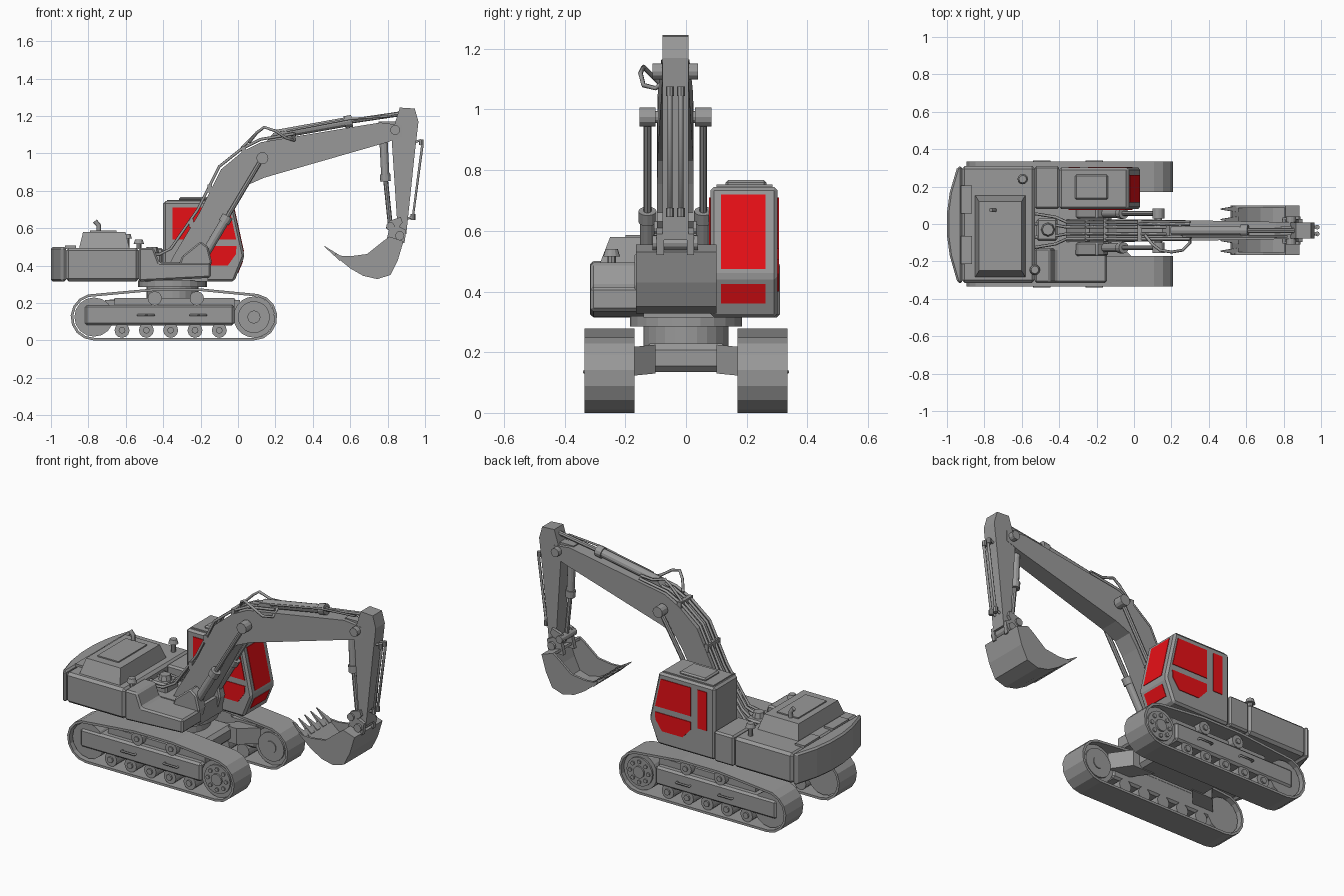
import bpy, bmesh
from math import sin, cos, pi, radians
from mathutils import Vector

cube = bpy.data.objects.get("Cube")
if cube:
    bpy.data.objects.remove(cube)


def material(name, rgb):
    m = bpy.data.materials.new(name)
    m.use_nodes = True
    m.diffuse_color = (*rgb, 1)
    m.node_tree.nodes["Principled BSDF"].inputs["Base Color"].default_value = (*rgb, 1)
    return m


GREY = material("machine grey", (0.32, 0.32, 0.32))
RED = material("window red", (0.8, 0.005, 0.008))
MID = -0.035  # centre line of the digging arm


def finish(name, bm, mat, bevel=0):
    bmesh.ops.recalc_face_normals(bm, faces=bm.faces)
    me = bpy.data.meshes.new(name)
    bm.to_mesh(me)
    bm.free()
    me.materials.append(mat)
    ob = bpy.data.objects.new(name, me)
    bpy.context.collection.objects.link(ob)
    if bevel:
        mod = ob.modifiers.new("Bevel", "BEVEL")
        mod.width, mod.segments, mod.limit_method = bevel, 1, "ANGLE"
    return ob


def extrude(name, base, shift, mat=GREY, bevel=0, top_scale=1):
    """Polygon swept along a vector, optionally tapered."""
    bm = bmesh.new()
    face = bm.faces.new([bm.verts.new(p) for p in base])
    out = bmesh.ops.extrude_face_region(bm, geom=[face])["geom"]
    verts = [v for v in out if isinstance(v, bmesh.types.BMVert)]
    mid = sum((v.co for v in verts), Vector()) / len(verts)
    for v in verts:
        v.co = mid + (v.co - mid) * top_scale + Vector(shift)
    return finish(name, bm, mat, bevel)


def side(name, pts, y0, y1, mat=GREY, bevel=0):
    return extrude(name, [(x, y0, z) for x, z in pts], (0, y1 - y0, 0), mat, bevel)


def plan(name, pts, z0, z1, bevel=0, top_scale=1):
    return extrude(name, [(x, y, z0) for x, y in pts], (0, 0, z1 - z0), GREY, bevel, top_scale)


def box(name, x0, x1, y0, y1, z0, z1, bevel=0, top_scale=1):
    return plan(name, [(x0, y0), (x1, y0), (x1, y1), (x0, y1)], z0, z1, bevel, top_scale)


def rod(name, a, b, r, n=12, r2=None):
    a, b = Vector(a), Vector(b)
    bm = bmesh.new()
    bmesh.ops.create_cone(bm, cap_ends=True, segments=n, radius1=r,
                          radius2=r if r2 is None else r2, depth=(b - a).length)
    turn = (b - a).to_track_quat("Z", "Y").to_matrix().to_4x4()
    bm.transform(turn)
    bmesh.ops.translate(bm, verts=bm.verts, vec=(a + b) / 2)
    return finish(name, bm, GREY)


def pin(name, x, z, y0, y1, r, n=12):
    return rod(name, (x, y0, z), (x, y1, z), r, n)


def band(name, pts, y0, y1, thick, closed=False):
    """Plate bent along an x-z path, thickened inwards."""
    bm = bmesh.new()
    rows = [[bm.verts.new((x, y, z)) for y in (y0, y1)] for x, z in pts]
    for i in range(len(rows) - (0 if closed else 1)):
        p, q = rows[i], rows[(i + 1) % len(rows)]
        bm.faces.new((p[0], q[0], q[1], p[1]))
    me = bpy.data.meshes.new(name)
    bm.to_mesh(me)
    bm.free()
    me.materials.append(GREY)
    ob = bpy.data.objects.new(name, me)
    bpy.context.collection.objects.link(ob)
    mod = ob.modifiers.new("Solidify", "SOLIDIFY")
    mod.thickness, mod.offset = thick, 1


def hose(name, pts, r=0.008):
    cu = bpy.data.curves.new(name, "CURVE")
    cu.dimensions, cu.bevel_depth, cu.bevel_resolution, cu.use_fill_caps = "3D", r, 1, True
    sp = cu.splines.new("POLY")
    sp.points.add(len(pts) - 1)
    for p, co in zip(sp.points, pts):
        p.co = (*co, 1)
    tmp = bpy.data.objects.new(name, cu)
    me = bpy.data.meshes.new_from_object(tmp)
    bpy.data.objects.remove(tmp)
    me.materials.clear()
    me.materials.append(GREY)
    bpy.context.collection.objects.link(bpy.data.objects.new(name, me))


def arc(cx, cz, r, a0, a1, n):
    angles = [radians(a0 + (a1 - a0) * i / n) for i in range(n + 1)]
    return [(cx + r * cos(a), cz + r * sin(a)) for a in angles]


# Crawler tracks, built for both sides
IDLER, SPROCKET, WZ = -0.77, 0.085, 0.125
belt = (arc(IDLER, WZ, 0.125, 105, 270, 7) + arc(SPROCKET, WZ, 0.125, -90, 80, 7)
        + [(-0.2, 0.278), (-0.45, 0.278)])
for s, tag in ((1, "left"), (-1, "right")):
    lo, hi = sorted((s * 0.17, s * 0.335))
    band(tag + "_track_belt", belt, lo, hi, 0.014, True)
    side(tag + "_track_frame", [(-0.82, 0.08), (-0.02, 0.08), (-0.02, 0.19), (-0.82, 0.19)],
         s * 0.195, s * 0.322, bevel=0.012)
    box(tag + "_frame_ridge", -0.66, -0.02, *sorted((s * 0.2, s * 0.285)), 0.18, 0.228)
    pin(tag + "_idler", IDLER, WZ, s * 0.195, s * 0.312, 0.105, 16)
    pin(tag + "_sprocket", SPROCKET, WZ, s * 0.2, s * 0.308, 0.11, 20)
    pin(tag + "_sprocket_ring", SPROCKET, WZ, s * 0.19, s * 0.318, 0.085, 20)
    pin(tag + "_sprocket_hub", SPROCKET, WZ, s * 0.185, s * 0.328, 0.035, 12)
    for x, z in arc(SPROCKET, WZ, 0.06, 0, 315, 7):
        pin(tag + "_hub_bolt", x, z, s * 0.3, s * 0.326, 0.012, 8)
    for x in (-0.62, -0.49, -0.36, -0.23, -0.1):
        pin(tag + "_road_roller", x, 0.054, s * 0.19, s * 0.315, 0.04, 12)
        pin(tag + "_roller_cap", x, 0.054, s * 0.3, s * 0.325, 0.018, 8)
    for x in (-0.445, -0.22):
        pin(tag + "_carrier_roller", x, 0.225, s * 0.2, s * 0.318, 0.038, 12)
        pin(tag + "_carrier_cap", x, 0.225, s * 0.3, s * 0.326, 0.016, 8)
    for x in (-0.535, -0.255):
        hose(tag + "_frame_handle", [(x, s * 0.315, 0.135), (x, s * 0.336, 0.135),
                                     (x + 0.085, s * 0.336, 0.135), (x + 0.085, s * 0.315, 0.135)], 0.006)
    # Spreading legs between the tracks and the centre
    for x, dx in ((-0.55, -0.09), (-0.15, 0.09)):
        extrude(tag + "_frame_leg", [(x - 0.07, s * 0.1, 0.13), (x + 0.07, s * 0.1, 0.13),
                                     (x + 0.07, s * 0.1, 0.225), (x - 0.07, s * 0.1, 0.225)],
                (dx, s * 0.1, -0.01))

# Centre frame and slewing ring
box("centre_frame", -0.58, -0.12, -0.14, 0.14, 0.135, 0.228, 0.02)
for name, z0, z1, r in (("turntable", 0.22, 0.29, 0.14), ("slewing_ring", 0.285, 0.32, 0.185)):
    rod(name, (-0.35, 0, z0), (-0.35, 0, z1), r, 24)

# Upper body: counterweight, side decks and centre floor
plan("counterweight", [(-0.92, -0.32), (-0.945, -0.31), (-0.985, -0.17), (-1, -0.06), (-1, 0.06),
                       (-0.985, 0.17), (-0.945, 0.305), (-0.92, 0.31)], 0.315, 0.5, 0.01)
box("rear_body", -0.92, -0.53, -0.315, 0.31, 0.315, 0.495, 0.015)
box("left_deck", -0.53, -0.4, 0.08, 0.31, 0.315, 0.495, 0.01)
box("centre_floor", -0.53, -0.16, -0.14, 0.09, 0.315, 0.42)
side("right_deck", [(-0.53, 0.315), (-0.145, 0.335), (-0.145, 0.415), (-0.42, 0.415),
                    (-0.45, 0.495), (-0.53, 0.495)], -0.315, -0.13, bevel=0.01)
for y in (-0.14, 0.13):
    box("counterweight_cover", -0.925, -0.865, y - 0.075, y + 0.075, 0.49, 0.507)
box("engine_hood", -0.85, -0.58, -0.285, 0.155, 0.49, 0.58, 0, 0.84)
box("hood_panel", -0.79, -0.65, -0.2, 0.07, 0.575, 0.587)
hose("exhaust", [(-0.745, 0.075, 0.57), (-0.745, 0.075, 0.615), (-0.765, 0.075, 0.638)], 0.013)
for x, y, h in ((-0.595, 0.24, 0.07), (-0.53, -0.245, 0.04)):
    rod("filler_neck", (x, y, 0.49), (x, y, 0.49 + h), 0.014, 8)
    rod("filler_cap", (x, y, 0.475 + h), (x, y, 0.5 + h), 0.028, 12, 0.02)
box("valve_block", -0.52, -0.41, -0.09, 0.03, 0.41, 0.47, 0.01)
rod("swivel_cap", (-0.46, -0.03, 0.46), (-0.46, -0.03, 0.5), 0.04, 8, 0.03)

# Cab with roof hatch
side("cab", [(-0.4, 0.315), (-0.02, 0.315), (0.035, 0.45), (-0.03, 0.745), (-0.4, 0.745)],
     0.08, 0.302, bevel=0.012)
box("roof_panel", -0.38, -0.05, 0.1, 0.285, 0.74, 0.752)
box("roof_hatch", -0.315, -0.14, 0.13, 0.265, 0.745, 0.767, 0.008)

# Cab windows as thin plates
upper_door = [(-0.245, 0.54), (-0.01, 0.54), (-0.047, 0.71), (-0.245, 0.71)]
lower_door = [(-0.245, 0.46), (-0.19, 0.4), (-0.055, 0.4), (-0.012, 0.46), (-0.008, 0.505), (-0.245, 0.505)]
rear_strip = [(-0.35, 0.48), (-0.29, 0.48), (-0.29, 0.71), (-0.35, 0.71)]
for name, pts in (("door_upper", upper_door), ("door_lower", lower_door), ("rear_strip", rear_strip)):
    side(name + "_window", pts, 0.3, 0.306, RED)
inner_upper = [(-0.35, 0.54), (-0.01, 0.54), (-0.047, 0.71), (-0.35, 0.71)]
for name, pts in (("inner_upper", inner_upper), ("inner_lower", lower_door)):
    side(name + "_window", pts, 0.076, 0.082, RED)
for name, x0, z0, x1, z1 in (("windscreen", 0.0295, 0.475, -0.0245, 0.72),
                             ("lower_windscreen", -0.0017, 0.36, 0.025, 0.425)):
    side(name, [(x0 - 0.003, z0), (x0 + 0.003, z0), (x1 + 0.003, z1), (x1 - 0.003, z1)], 0.115, 0.262, RED)

# Boom, narrowing towards its tip, with foot brackets
boom = side("boom", [(-0.36, 0.42), (-0.18, 0.42), (0, 0.755), (0.05, 0.83), (0.14, 0.87), (0.8, 1.06),
                     (0.88, 1.09), (0.88, 1.15), (0.76, 1.165), (0.125, 1.06), (0.025, 1.01),
                     (-0.09, 0.915), (-0.205, 0.685), (-0.34, 0.46)], MID - 0.06, MID + 0.06)
for v in boom.data.vertices:
    v.co.y = MID + (v.co.y - MID) * (1 - 0.3 * max(0, v.co.x))
for y in (MID - 0.1, MID + 0.1):
    side("boom_foot_bracket", [(-0.34, 0.33), (-0.16, 0.35), (-0.14, 0.42), (-0.16, 0.5), (-0.2, 0.53),
                               (-0.3, 0.45)], y - 0.035, y + 0.035, bevel=0.008)
    # Lifting cylinders
    y = MID + (y - MID) * 0.92
    foot, joint, head = (-0.2, y, 0.42), (-0.055, y, 0.665), (0.13, y, 0.975)
    rod("lift_barrel", foot, joint, 0.024)
    rod("lift_collar", (-0.075, y, 0.63), joint, 0.03)
    rod("lift_rod", joint, head, 0.013, 8)
    pin("lift_head", 0.13, 0.975, y - 0.027, y + 0.027, 0.032)
pin("lift_pin", 0.13, 0.975, MID - 0.1, MID + 0.1, 0.02)
pin("arm_pin", 0.84, 1.125, MID - 0.075, MID + 0.075, 0.026)

# Hoses along the boom
for d in (-0.045, -0.018, 0.018, 0.045):
    hose("boom_hose", [(x, MID + d * k, z) for x, z, k in
                       ((-0.53, 0.46, 2), (-0.42, 0.46, 1.6), (-0.36, 0.49, 1), (-0.215, 0.7, 1), (-0.1, 0.93, 1),
                        (0.02, 1.025, 1), (0.12, 1.075, 1), (0.3, 1.105, 1))])
for x, z in ((-0.25, 0.635), (-0.15, 0.82), (0.03, 1.025)):
    box("hose_clamp", x - 0.012, x + 0.012, MID - 0.058, MID + 0.058, z - 0.03, z + 0.015)
hose("hose_loop", [(0.06, -0.06, 1.06), (0.1, -0.11, 1.11), (0.14, -0.14, 1.14), (0.2, -0.15, 1.12),
                   (0.26, -0.14, 1.08), (0.3, -0.1, 1.07), (0.3, -0.05, 1.11)])
hose("upper_hose", [(0.02, 0, 1.03), (0.1, 0, 1.11), (0.14, 0, 1.14), (0.22, 0, 1.115), (0.3, 0, 1.12)])

# Arm cylinder lying on the boom
side("arm_cylinder_bracket", [(0.14, 1.05), (0.3, 1.08), (0.25, 1.12), (0.19, 1.11)], MID - 0.03, MID + 0.03)
rod("arm_barrel", (0.2, MID, 1.1), (0.6, MID, 1.172), 0.025)
rod("arm_collar", (0.57, MID, 1.167), (0.61, MID, 1.174), 0.032)
rod("arm_rod", (0.6, MID, 1.172), (0.89, MID, 1.215), 0.013, 8)
hose("arm_pipe", [(0.26, MID - 0.03, 1.12), (0.6, MID - 0.03, 1.185), (0.82, MID - 0.03, 1.2)], 0.006)

# Dipper arm with its bucket cylinder and pipes
side("dipper_arm", [(0.865, 1.245), (0.945, 1.24), (0.965, 1.17), (0.945, 1), (0.9, 0.57), (0.855, 0.57),
                    (0.83, 0.95), (0.82, 1.1)], MID - 0.043, MID + 0.043)
rod("bucket_barrel", (0.775, MID, 1.13), (0.788, MID, 0.87), 0.022)
rod("bucket_collar", (0.786, MID, 0.89), (0.789, MID, 0.85), 0.028)
rod("bucket_rod", (0.788, MID, 0.87), (0.815, MID, 0.61), 0.013, 8)
box("bucket_cylinder_mount", 0.75, 0.85, MID - 0.025, MID + 0.025, 1.1, 1.17)
for d in (-0.018, 0.018):
    hose("arm_side_pipe", [(0.945, MID + d, 1.06), (0.975, MID + d, 1.07), (0.985, MID + d, 1.04),
                           (0.935, MID + d, 0.66), (0.9, MID + d, 0.65)])
    for x, z in ((0.98, 1.06), (0.935, 0.66)):
        rod("pipe_fitting", (x, MID + d, z - 0.015), (x, MID + d, z + 0.015), 0.013, 8)

# Bucket linkage
for d in (-0.05, 0.05):
    side("bucket_link", [(0.79, 0.6), (0.81, 0.64), (0.87, 0.66), (0.88, 0.63), (0.83, 0.57)],
         MID + d - 0.01, MID + d + 0.01)
    side("bucket_ear", [(0.79, 0.52), (0.89, 0.52), (0.9, 0.59), (0.86, 0.61), (0.81, 0.6)],
         MID + d - 0.012, MID + d + 0.012)
pin("bucket_pin", 0.865, 0.56, MID - 0.075, MID + 0.075, 0.024)
pin("link_pin", 0.815, 0.61, MID - 0.07, MID + 0.07, 0.022)

# Bucket shell, cheeks and teeth
shell = [(0.515, 0.455), (0.6, 0.385), (0.67, 0.345), (0.745, 0.328), (0.815, 0.35), (0.855, 0.43),
         (0.885, 0.53), (0.81, 0.555)]
B0, B1 = MID - 0.13, MID + 0.135
band("bucket_shell", shell, B0, B1, 0.014)
for y in (B0, B1 - 0.014):
    side("bucket_cheek", shell + [(0.775, 0.53), (0.69, 0.462), (0.6, 0.45)], y, y + 0.014)
for i in range(5):
    y = B0 + 0.02 + i * (B1 - B0 - 0.04) / 4
    extrude("bucket_tooth", [(0.545, y - 0.017, 0.425), (0.545, y + 0.017, 0.425),
                             (0.56, y + 0.017, 0.445), (0.56, y - 0.017, 0.445)], (-0.09, 0, 0.068), top_scale=0.15)
